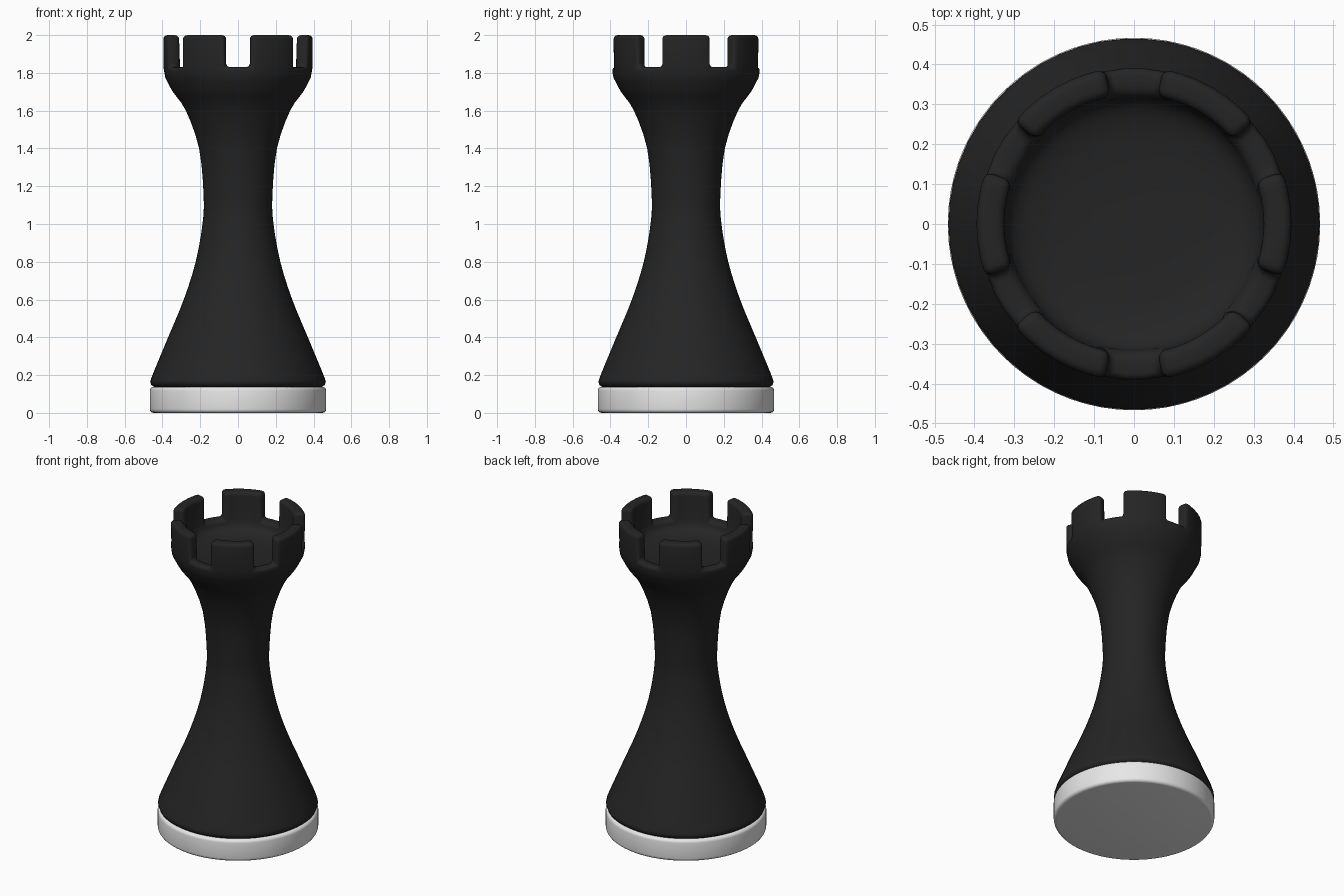
import bpy, bmesh, math
from mathutils import Vector

if "Cube" in bpy.data.objects:
    bpy.data.objects.remove(bpy.data.objects["Cube"])


def material(name, rgb):
    m = bpy.data.materials.new(name)
    m.diffuse_color = (*rgb, 1)
    m.use_nodes = True
    m.node_tree.nodes["Principled BSDF"].inputs["Base Color"].default_value = m.diffuse_color
    return m


black = material("matte black", (0.018, 0.018, 0.018))
white = material("off white", (0.8, 0.8, 0.8))


def smooth_curve(pts, steps=3):
    """Catmull-Rom through the profile points."""
    p = [Vector(q) for q in pts]
    p = [2 * p[0] - p[1]] + p + [2 * p[-1] - p[-2]]
    out = []
    for a, b, c, d in zip(p, p[1:], p[2:], p[3:]):
        for i in range(steps):
            t = i / steps
            out.append(0.5 * (2 * b + (c - a) * t + (2 * a - 5 * b + 4 * c - d) * t * t
                              + (3 * b - a - 3 * c + d) * t ** 3))
    return [tuple(v) for v in out] + [tuple(p[-2])]


def lathe(profile, angles):
    """Spin (radius, z) points; both ends close on the axis."""
    bm = bmesh.new()
    rings = []
    for r, z in profile:
        if r < 1e-6:
            rings.append([bm.verts.new((0, 0, z))] * len(angles))
        else:
            rings.append([bm.verts.new((r * math.cos(a), r * math.sin(a), z)) for a in angles])
    strips = []
    n = len(angles)
    for lo, hi in zip(rings, rings[1:]):
        strip = []
        for i in range(n):
            j = (i + 1) % n
            quad = list(dict.fromkeys([lo[i], lo[j], hi[j], hi[i]]))
            strip.append(bm.faces.new(quad))
        strips.append(strip)
    return bm, strips


def finish(bm, name, mat, bevel):
    bmesh.ops.recalc_face_normals(bm, faces=bm.faces)
    mesh = bpy.data.meshes.new(name)
    bm.to_mesh(mesh)
    bm.free()
    mesh.materials.append(mat)
    ob = bpy.data.objects.new(name, mesh)
    bpy.context.collection.objects.link(ob)
    for p in mesh.polygons:
        p.use_smooth = True
    b = ob.modifiers.new("soft edges", "BEVEL")
    b.width = bevel
    b.segments = 4
    b.limit_method = "ANGLE"
    b.angle_limit = math.radians(40)
    return ob


# Felt-like base disc
ring = [2 * math.pi * i / 72 for i in range(72)]
bm, _ = lathe([(0, 0), (0.467, 0), (0.467, 0.138), (0, 0.138)], ring)
finish(bm, "base_disc", white, 0.02)

# Tower body: angles follow six battlements (39 degrees) and six gaps (21 degrees)
angles, solid = [], []
for k in range(6):
    start = 60 * k - 19.5
    for i in range(6):
        angles.append(math.radians(start + 6.5 * i))
        solid.append(True)
    for i in range(3):
        angles.append(math.radians(start + 39 + 7 * i))
        solid.append(False)

outer = smooth_curve([(0.465, 0.165), (0.449, 0.21), (0.37, 0.4), (0.287, 0.6), (0.224, 0.8),
                      (0.188, 1.0), (0.182, 1.15), (0.206, 1.4), (0.276, 1.6),
                      (0.345, 1.7), (0.385, 1.775)])
profile = [(0, 0.138), (0.445, 0.138), (0.459, 0.147)] + outer
rim = len(profile)
profile += [(0.395, 1.83), (0.325, 1.83)]
# shallow bowl inside the crown
profile += [(0.31, 1.785), (0.27, 1.762), (0.2, 1.75), (0.1, 1.745), (0, 1.745)]
bm, strips = lathe(profile, angles)

# Battlements extruded from the rim
tops = [f for f, s in zip(strips[rim], solid) if s]
ext = bmesh.ops.extrude_face_region(bm, geom=tops)
bmesh.ops.translate(bm, vec=(0, 0, 0.17),
                    verts=[g for g in ext["geom"] if isinstance(g, bmesh.types.BMVert)])
bmesh.ops.delete(bm, geom=[f for f in tops if f.is_valid], context="FACES")
finish(bm, "tower_body", black, 0.022)
